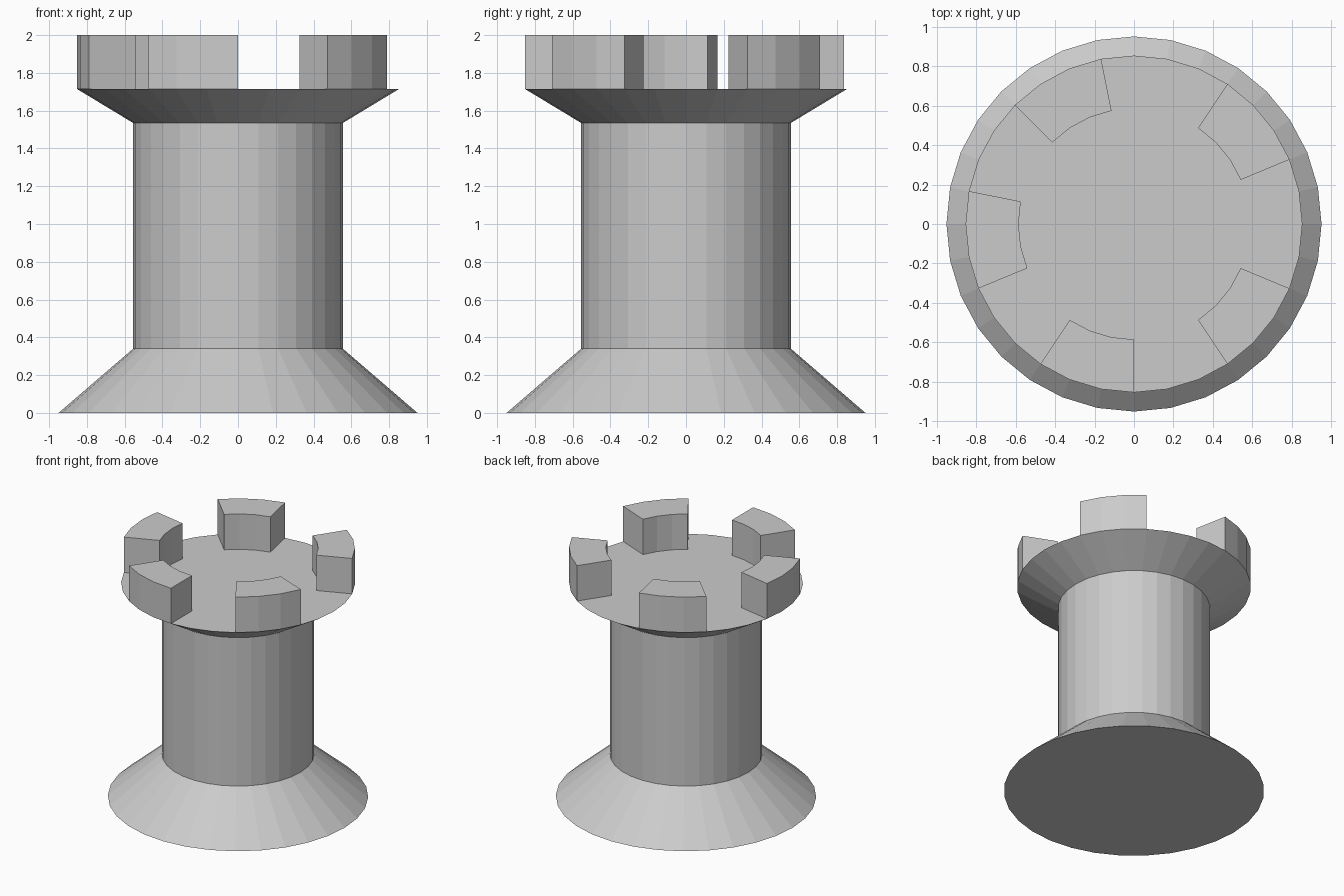
import bpy
import bmesh
import math

SIDES = 32
STEP = 2 * math.pi / SIDES

BASE_Z, SHAFT_Z, DECK_Z, TOP_Z = 0.34, 1.535, 1.715, 2.0
FOOT_R, SHAFT_R, DECK_R, INNER_R = 0.95, 0.555, 0.853, 0.585

cube = bpy.data.objects.get("Cube")
if cube:
    bpy.data.objects.remove(cube, do_unlink=True)

stone = bpy.data.materials.new("light_grey")
stone.use_nodes = True
GREY = (0.6, 0.6, 0.6, 1.0)
stone.diffuse_color = GREY
bsdf = stone.node_tree.nodes["Principled BSDF"]
bsdf.inputs["Base Color"].default_value = GREY


def finish(name, bm):
    """Turn a bmesh into a flat-shaded object."""
    mesh = bpy.data.meshes.new(name)
    bm.normal_update()
    bm.to_mesh(mesh)
    bm.free()
    mesh.materials.append(stone)
    obj = bpy.data.objects.new(name, mesh)
    bpy.context.collection.objects.link(obj)
    return obj


def ring(bm, radius, z, first=0, count=SIDES):
    """Points on a horizontal circle, counted in facet steps."""
    return [bm.verts.new((radius * math.cos(i * STEP), radius * math.sin(i * STEP), z))
            for i in range(first, first + count)]


def drum(name, r_low, z_low, r_high, z_high, floor=False, lid=False):
    """Faceted cone section, closed only where its end is exposed."""
    bm = bmesh.new()
    low, high = ring(bm, r_low, z_low), ring(bm, r_high, z_high)
    for i in range(SIDES):
        j = (i + 1) % SIDES
        bm.faces.new((low[i], low[j], high[j], high[i]))
    if floor:
        bm.faces.new(low[::-1])
    if lid:
        bm.faces.new(high)
    return finish(name, bm)


def merlon(name, first, span=3):
    """Curved battlement block standing flush with the deck edge."""
    bm = bmesh.new()
    outer = ring(bm, DECK_R, DECK_Z, first, span + 1)
    inner = ring(bm, INNER_R, DECK_Z, first, span + 1)
    footprint = bm.faces.new(outer + inner[::-1])
    raised = bmesh.ops.extrude_face_region(bm, geom=[footprint], use_keep_orig=True)
    top = [v for v in raised["geom"] if isinstance(v, bmesh.types.BMVert)]
    bmesh.ops.translate(bm, verts=top, vec=(0, 0, TOP_Z - DECK_Z))
    bmesh.ops.recalc_face_normals(bm, faces=bm.faces)
    return finish(name, bm)


# Tower body
drum("flared_base", FOOT_R, 0, SHAFT_R, BASE_Z, floor=True)
drum("shaft", SHAFT_R, BASE_Z, SHAFT_R, SHAFT_Z)
drum("flared_deck", SHAFT_R, SHAFT_Z, DECK_R, DECK_Z, lid=True)

# Battlements, each three facets wide
for number, first in enumerate((2, 9, 15, 21, 27), start=1):
    merlon(f"battlement_{number}", first)
